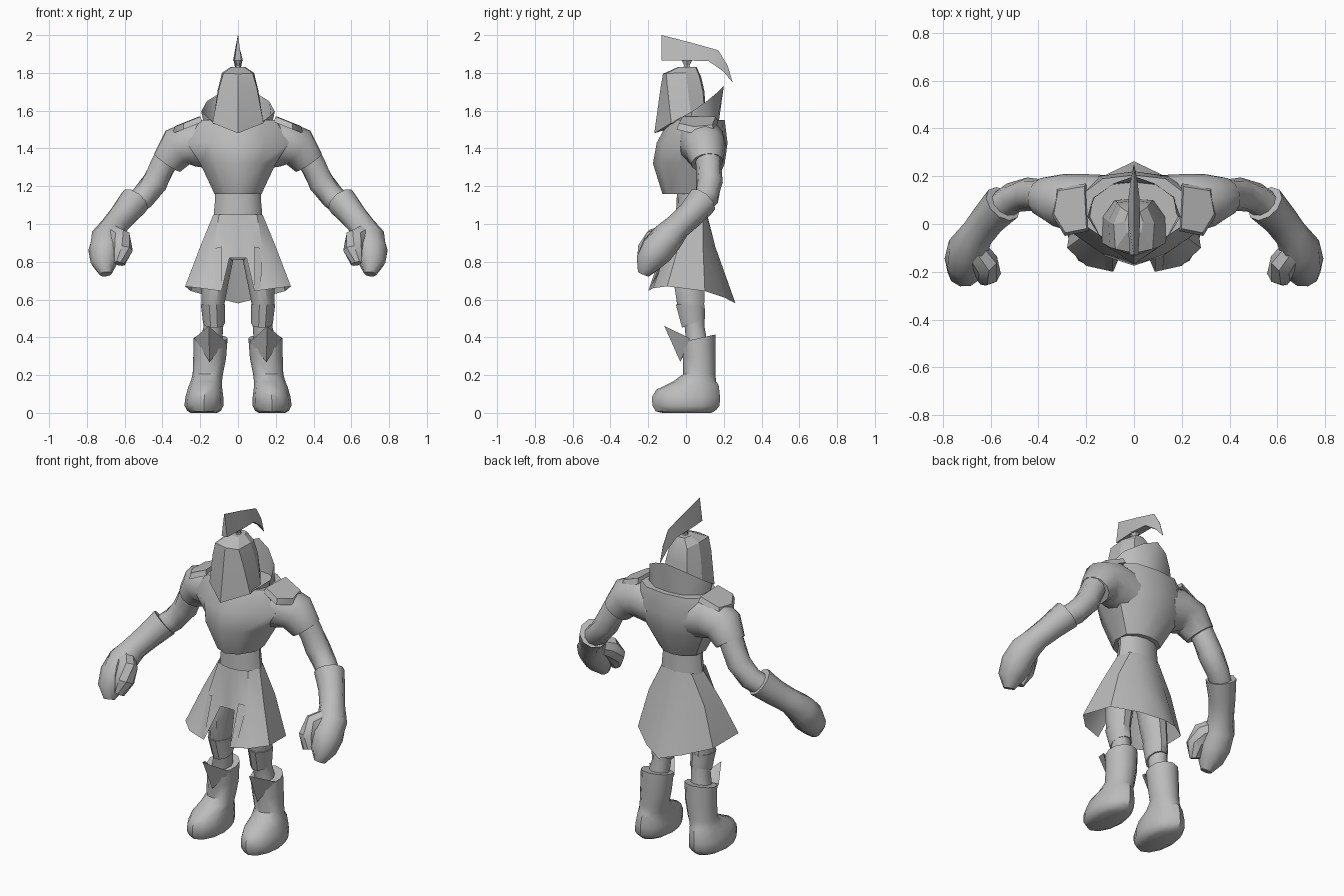
import bpy, bmesh, math
from mathutils import Vector

grey = bpy.data.materials.new("plain_grey")
grey.diffuse_color = (0.5, 0.5, 0.5, 1)


def finish(name, bm, mirror=False, angle=40):
    bmesh.ops.recalc_face_normals(bm, faces=bm.faces)
    me = bpy.data.meshes.new(name)
    bm.to_mesh(me)
    bm.free()
    me.materials.append(grey)
    ob = bpy.data.objects.new(name, me)
    bpy.context.collection.objects.link(ob)
    bpy.ops.object.select_all(action='DESELECT')
    ob.select_set(True)
    bpy.context.view_layer.objects.active = ob
    bpy.ops.object.shade_smooth_by_angle(angle=math.radians(angle))
    if mirror:
        m = ob.modifiers.new("mirror", 'MIRROR')
        m.use_mirror_merge = False
    return ob


def loft(name, rings, caps=(True, True), mirror=False, angle=40, skip=None, extra=None):
    """Skin closed rings of points; skip(row, column) leaves a face out."""
    bm = bmesh.new()
    vs = [[bm.verts.new(p) for p in r] for r in rings]
    n = len(rings[0])
    for i in range(len(vs) - 1):
        for j in range(n):
            if skip and skip(i, j):
                continue
            k = (j + 1) % n
            bm.faces.new((vs[i][j], vs[i][k], vs[i + 1][k], vs[i + 1][j]))
    if caps[0]:
        bm.faces.new(vs[0][::-1])
    if caps[1]:
        bm.faces.new(vs[-1])
    if extra:
        for f in extra:
            bm.faces.new([bm.verts.new(p) for p in f])
    return finish(name, bm, mirror, angle)


def sym(half, z=None):
    """Full ring from a right half running front centre to back centre."""
    pts = [(*p, z) if z is not None else p for p in half]
    return pts + [(-x, y, h) for x, y, h in pts[-2:0:-1]]


def flat_ring(x, y, z, rx, ry, n=10, tilt=0):
    return [(x + rx * math.cos(a), y + ry * math.sin(a), z + tilt * math.sin(a))
            for a in (2 * math.pi * i / n for i in range(n))]


def tube(name, path, n=10, **kw):
    """Tube along (x, y, z, radius) points."""
    ps = [Vector(p[:3]) for p in path]
    rings = []
    for i, p in enumerate(ps):
        t = ps[min(i + 1, len(ps) - 1)] - ps[max(i - 1, 0)]
        q = t.to_track_quat('Z', 'Y')
        r = path[i][3]
        rings.append([p + q @ Vector((r * math.cos(a), r * math.sin(a), 0))
                      for a in (2 * math.pi * k / n for k in range(n))])
    return loft(name, rings, mirror=True, **kw)


# Chest with a pointed front
loft("chest", [
    sym([(0, -.125), (.07, -.095), (.125, -.01), (.12, .08), (.06, .125), (0, .135)], 1.16),
    sym([(0, -.175), (.12, -.135), (.2, -.03), (.2, .12), (.12, .19), (0, .205)], 1.32),
    sym([(0, -.155), (.14, -.12), (.27, -.03), (.27, .14), (.15, .2), (0, .22)], 1.43),
    sym([(0, -.09), (.1, -.075), (.2, -.01), (.21, .13), (.13, .19), (0, .205)], 1.55)])

# Waist
loft("waist", [flat_ring(0, .03, z, r, r * .65, 12)
               for z, r in ((1.0, .13), (1.06, .128), (1.12, .122), (1.2, .12))])

# Sleeves, shoulder plates and arms
tube("sleeve", [(.12, .085, 1.41, .12), (.23, .085, 1.43, .125),
                (.32, .1, 1.405, .11), (.375, .112, 1.325, .085)], 12)
pad = [(.19, -.03, 1.54), (.29, -.05, 1.5), (.345, .04, 1.48), (.325, .15, 1.49), (.2, .17, 1.54)]
mid = Vector((.265, .06, 1.53))
loft("shoulder_plate", [pad, [Vector(p).lerp(mid, .12) + Vector((0, 0, .03)) for p in pad]],
     mirror=True)
tube("arm", [(.35, .11, 1.4, .07), (.4, .12, 1.305, .068), (.44, .125, 1.22, .07),
             (.505, .11, 1.14, .065), (.58, .06, 1.08, .06)])

# Gloves with flared cuff, fist and thumb
tube("glove", [(.548, .085, 1.12, .084), (.61, .02, 1.045, .073), (.655, -.04, .99, .07),
               (.695, -.1, .925, .085), (.703, -.155, .86, .09), (.708, -.2, .795, .072),
               (.7, -.225, .735, .032)])
tube("thumb", [(.675, -.1, .95, .05), (.625, -.165, .92, .06), (.612, -.205, .86, .055),
               (.628, -.23, .79, .03)], 8)

# High collar rising to a point at the back
loft("collar", [
    sym([(0, -.12, 1.48), (.12, -.07, 1.51), (.18, .03, 1.53), (.17, .11, 1.54),
         (.09, .165, 1.55), (0, .175, 1.55)]),
    sym([(0, -.125, 1.5), (.13, -.07, 1.54), (.195, .03, 1.595), (.165, .11, 1.65),
         (.085, .17, 1.7), (0, .2, 1.73)])], caps=(False, False))

# Faceted helmet
loft("helmet", [
    sym([(0, -.168, 1.48), (.135, -.078, 1.535), (.13, .03, 1.55), (.08, .1, 1.57), (0, .105, 1.57)]),
    sym([(0, -.135, 1.72), (.1, -.098, 1.72), (.107, .01, 1.71), (.07, .09, 1.7), (0, .098, 1.7)]),
    sym([(0, -.122, 1.795), (.078, -.105, 1.797), (.085, 0, 1.8), (.055, .07, 1.785), (0, .08, 1.78)]),
    sym([(0, -.04), (.03, -.035), (.038, .01), (.025, .05), (0, .055)], 1.832)], angle=20)

# Plume: wedge blade, thick below and sharp above, on a small stem
top = [(-.13, 2.0), (.02, 1.962), (.17, 1.92), (.22, 1.84), (.247, 1.75)]
low = [(-.13, 1.865), (.02, 1.865), (.12, 1.862), (.195, 1.81), (.245, 1.752)]
thick = (.018, .026, .022, .012, .002)
loft("plume", [[(w, y, z), (.001, Y, Z), (-.001, Y, Z), (-w, y, z)]
               for (y, z), (Y, Z), w in zip(low, top, thick)], angle=20)
loft("plume_stem", [flat_ring(0, .005, z, r, r * 1.4, 6)
                    for z, r in ((1.81, .02), (1.84, .012), (1.872, .025))], angle=20)

# Flared skirt, open at the front and long at the back
loft("skirt", [
    sym([(0, -.07), (.045, -.065), (.1, -.045), (.13, .02), (.1, .09), (.05, .108), (0, .112)], 1.05),
    sym([(0, -.1, .82), (.045, -.1, .82), (.13, -.1, .87), (.2, -.04, .88), (.185, .09, .88),
         (.09, .14, .88), (0, .155, .88)]),
    sym([(0, -.2, .64), (.087, -.2, .645), (.2, -.175, .66), (.28, -.1, .67), (.25, .1, .645),
         (.12, .205, .61), (0, .262, .58)])],
    caps=(False, False), skip=lambda i, j: i == 1 and j in (0, 11),
    extra=[[(s * .045, -.1, .82), (s * .087, -.12, .88), (s * .13, -.1, .87),
            (s * .2, -.175, .66), (s * .087, -.2, .645)][1:3] +
           [(s * .12, -.19, .655), (s * .087, -.2, .645)] for s in (1, -1)])

# Pelvis and legs
loft("pelvis", [flat_ring(0, .02, z, rx, ry, 12)
                for z, rx, ry in ((.81, .06, .05), (.88, .14, .085), (1.04, .12, .07))])
loft("leg", [flat_ring(x, y, z, rx, ry) for x, y, z, rx, ry in (
    (.09, .02, .9, .075, .085), (.105, .018, .8, .078, .088), (.122, .018, .68, .07, .085),
    (.133, .025, .57, .06, .075), (.13, .045, .46, .052, .055), (.145, .06, .35, .06, .06))],
    mirror=True)
loft("knee_band", [flat_ring(.133, .022, .575, .064, .08),
                   flat_ring(.13, .032, .52, .06, .072, tilt=.012),
                   flat_ring(.127, .04, .475, .058, .064, tilt=.025)], mirror=True)

# Boots: shaft, rounded foot and sole
loft("boot", [flat_ring(x, y, z, rx, ry, 12, t) for x, y, z, rx, ry, t in (
    (.145, .066, .395, .09, .09, .02), (.15, .07, .29, .087, .087, 0),
    (.16, .07, .205, .08, .085, 0), (.168, .045, .165, .083, .115, 0),
    (.174, .008, .135, .09, .165, .012), (.178, .0, .085, .1, .18, 0),
    (.18, .0, .04, .104, .178, 0), (.18, .0, .012, .09, .16, .004), (.18, .005, 0, .07, .13, 0))],
    mirror=True)

# Pointed shin guard standing off the boot top
bm = bmesh.new()
peak, foot, inn, out, back = [bm.verts.new(p) for p in (
    (.155, -.115, .46), (.15, -.03, .27), (.062, .02, .375), (.232, .02, .395), (.15, -.01, .375))]
for f in ((peak, inn, foot), (peak, foot, out), (peak, back, inn), (peak, out, back)):
    bm.faces.new(f)
finish("shin_guard", bm, True)
